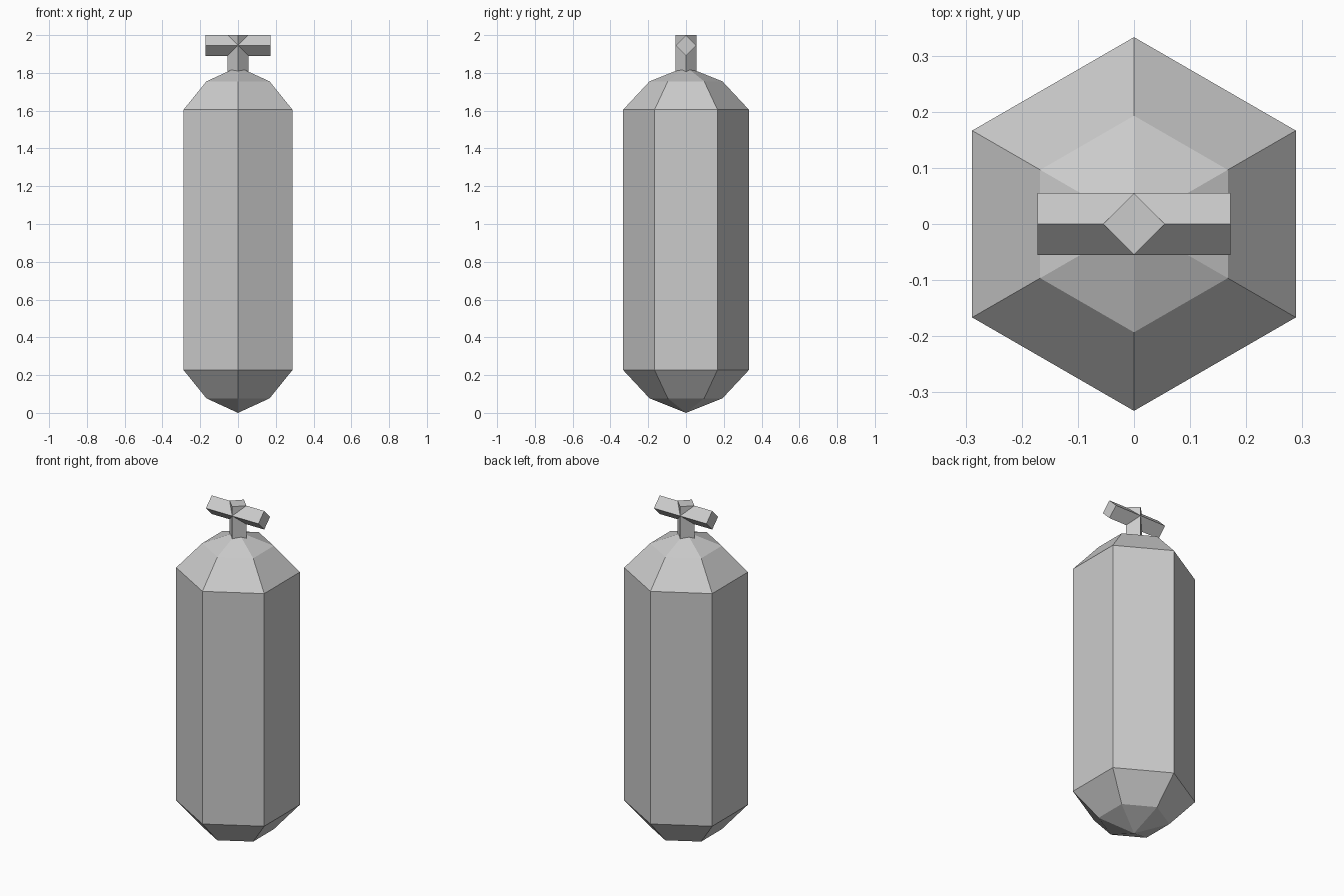
import bpy
import bmesh
from math import pi, cos, sin
from mathutils import Matrix

cube = bpy.data.objects.get("Cube")
if cube:
    bpy.data.objects.remove(cube, do_unlink=True)

grey = bpy.data.materials.new("plain grey")
grey.use_nodes = True
colour = (0.6, 0.6, 0.6, 1)
grey.diffuse_color = colour
grey.node_tree.nodes["Principled BSDF"].inputs["Base Color"].default_value = colour


def add_lathe(name, profile, sides, matrix=Matrix()):
    """Flat-faced solid of revolution from (radius, height) points; corners on the y axis."""
    bm = bmesh.new()
    rings = []
    for radius, z in profile:
        if radius == 0:
            rings.append([bm.verts.new((0, 0, z))] * sides)
        else:
            angles = [pi / 2 + 2 * pi * i / sides for i in range(sides)]
            rings.append([bm.verts.new((radius * cos(a), radius * sin(a), z)) for a in angles])
    for low, high in zip(rings, rings[1:]):
        for i in range(sides):
            j = (i + 1) % sides
            corners = dict.fromkeys((low[i], low[j], high[j], high[i]))
            bm.faces.new(list(corners))
    # Close open ends
    for ring in (rings[0], rings[-1]):
        if len(set(ring)) > 1:
            bm.faces.new(ring)
    bmesh.ops.recalc_face_normals(bm, faces=bm.faces)
    mesh = bpy.data.meshes.new(name)
    bm.to_mesh(mesh)
    bm.free()
    mesh.materials.append(grey)
    obj = bpy.data.objects.new(name, mesh)
    obj.matrix_world = matrix
    bpy.context.collection.objects.link(obj)
    return obj


# Six-sided tank with faceted domes
half_profile = [(0, 0), (0.193, 0.077), (0.333, 0.227)]
tank_height = 1.832
tank_profile = half_profile + [(r, tank_height - z) for r, z in reversed(half_profile)]
add_lathe("tank", tank_profile, 6)

# Square valve stem and crossbar, both set corner-on
valve_radius = 0.055
add_lathe("valve_stem", [(valve_radius, 1.8), (valve_radius, 2.0)], 4)
bar_matrix = Matrix.Translation((0, 0, 2 - valve_radius)) @ Matrix.Rotation(pi / 2, 4, "Y")
add_lathe("valve_handle", [(valve_radius, -0.172), (valve_radius, 0.172)], 4, bar_matrix)
